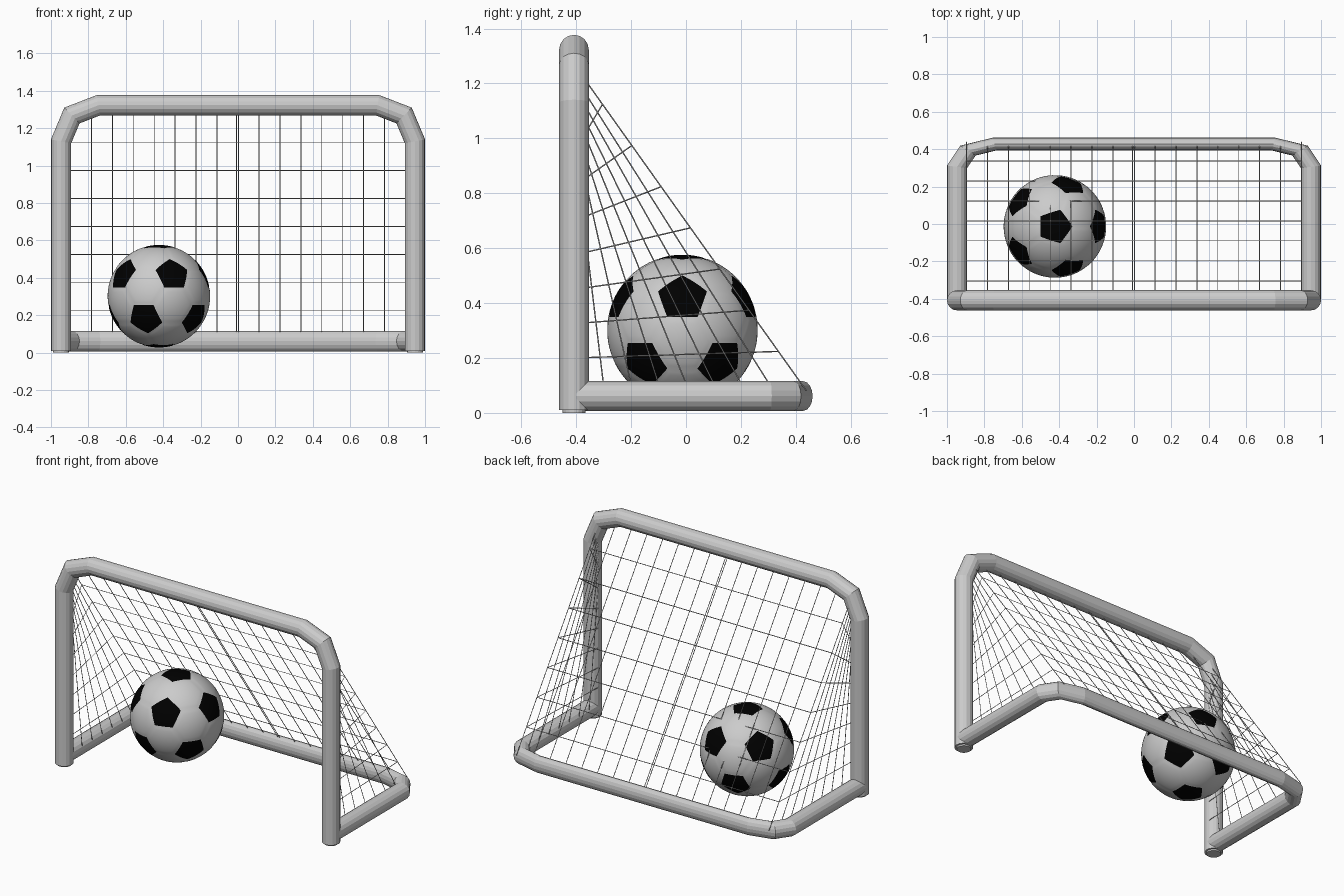
import bpy, bmesh, math
from mathutils import Vector

if "Cube" in bpy.data.objects:
    bpy.data.objects.remove(bpy.data.objects["Cube"])

R = 0.054                       # tube radius
SIDES = 16


def add_mesh(name, bm):
    bmesh.ops.recalc_face_normals(bm, faces=bm.faces[:])
    me = bpy.data.meshes.new(name)
    bm.to_mesh(me)
    bm.free()
    ob = bpy.data.objects.new(name, me)
    bpy.context.collection.objects.link(ob)
    return ob


# Arch centre line in the (x, height) plane
half = [(-0.946, 0.01), (-0.946, 1.13), (-0.888, 1.268), (-0.746, 1.323)]
arch = [Vector(p) for p in half + [(-x, z) for x, z in reversed(half)]]


def tube_arch(name, place):
    """Sweep a mitred round tube along the arch; place(x, depth, height) positions it."""
    bm = bmesh.new()
    rings = []
    for i, p in enumerate(arch):
        t1 = (p - arch[i - 1]).normalized() if i else (arch[1] - p).normalized()
        t2 = (arch[i + 1] - p).normalized() if i < len(arch) - 1 else t1
        n1, n2 = Vector((-t1.y, t1.x)), Vector((-t2.y, t2.x))
        n = (n1 + n2).normalized()
        n /= n.dot(n1)
        ring = []
        for k in range(SIDES):
            a = 2 * math.pi * k / SIDES
            q = p + n * (R * math.cos(a))
            ring.append(bm.verts.new(place(q.x, R * math.sin(a), q.y)))
        rings.append(ring)
    for a, b in zip(rings, rings[1:]):
        for k in range(SIDES):
            j = (k + 1) % SIDES
            bm.faces.new((a[k], a[j], b[j], b[k]))
    bm.faces.new(rings[0])
    bm.faces.new(rings[-1])
    return add_mesh(name, bm)


# Upright goal frame, and the same arch laid down and shortened as the base
tube_arch("front_frame", lambda x, d, h: (x, -0.408 + d, h))
tube_arch("base_frame", lambda x, d, h: (x, -0.40 + (h - 0.01) * 0.63, 0.0615 + d))

# Small round feet under the posts
for side, label in ((-1, "left"), (1, "right")):
    bpy.ops.mesh.primitive_cylinder_add(vertices=16, radius=0.042, depth=0.012,
                                        location=(side * 0.946, -0.408, 0.006))
    bpy.context.object.name = label + "_foot"

# Net
SX, Y0, Z0 = 0.896, -0.408, 1.27
SLOPE = 1.405


def back_y(z):
    return Y0 + (Z0 - z) / SLOPE


cords = []
# back cords running from crossbar to ground bar, doubled in the middle
for x in [0.112 * k for k in range(-7, 8) if k] + [0.003, -0.009]:
    cords.append([(x, Y0, Z0), (x, back_y(0.08), 0.08)])
# level cords wrapping round both sides
for k in range(7):
    zb, zf = 0.224 + 0.15 * k, 0.2 + 0.125 * k
    cords.append([(-SX, Y0, zf), (-SX, back_y(zb), zb), (SX, back_y(zb), zb), (SX, Y0, zf)])
# side cords fanning out from the top corners
for s in (-SX, SX):
    cords.append([(s, Y0, Z0), (s, back_y(0.08), 0.08)])
    for i in range(1, 8):
        cords.append([(s, Y0, Z0 - 0.04 * i), (s, 0.415 - 0.102 * i, 0.09)])

net = bpy.data.curves.new("net", 'CURVE')
net.dimensions = '3D'
net.bevel_depth = 0.0024
net.bevel_resolution = 0
for pts in cords:
    sp = net.splines.new('POLY')
    sp.points.add(len(pts) - 1)
    for q, p in zip(sp.points, pts):
        q.co = (*p, 1)
bpy.context.collection.objects.link(bpy.data.objects.new("net", net))

# Ball: truncated icosahedron, rounded to a sphere with grooved seams
bm = bmesh.new()
bmesh.ops.create_icosphere(bm, subdivisions=1, radius=1)
bmesh.ops.bevel(bm, geom=bm.verts[:], offset=100 / 3, offset_type='PERCENT',
                affect='VERTICES', segments=1, profile=0.5)
for f in bm.faces:
    f.material_index = 1 if len(f.verts) == 5 else 0
seams = []
for e in bm.edges:
    a, b = (v.co.normalized() for v in e.verts)
    mid = (a + b).normalized()
    seams.append((a.cross(b).normalized(), mid, mid.dot(a) - 1e-4))
bmesh.ops.poke(bm, faces=bm.faces[:])
bmesh.ops.subdivide_edges(bm, edges=bm.edges[:], cuts=6, use_grid_fill=True)
for v in bm.verts:
    d = v.co.normalized()
    on_seam = any(abs(d.dot(n)) < 1e-3 and d.dot(m) > lim for n, m, lim in seams)
    v.co = d * (0.2725 if on_seam else 0.274)
for f in bm.faces:
    f.smooth = True
ball = add_mesh("ball", bm)
ball.location = (-0.423, -0.013, 0.302)
for name, col in (("white_panel", (0.8, 0.8, 0.8, 1)), ("black_panel", (0, 0, 0, 1))):
    m = bpy.data.materials.new(name)
    m.diffuse_color = col
    m.use_nodes = True
    m.node_tree.nodes["Principled BSDF"].inputs["Base Color"].default_value = m.diffuse_color
    ball.data.materials.append(m)
